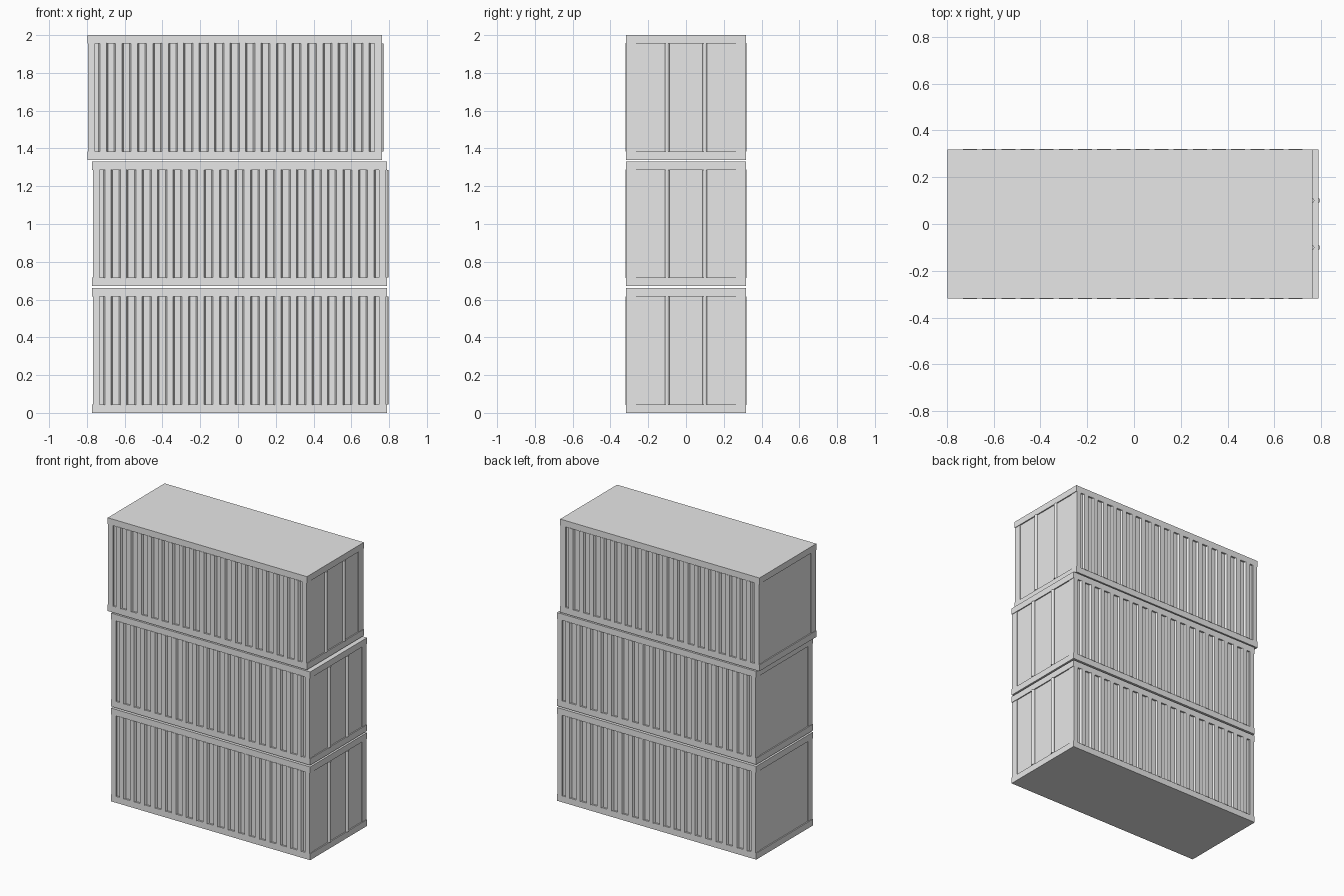
import bpy
import bmesh
import math

cube = bpy.data.objects.get("Cube")
if cube:
    bpy.data.objects.remove(cube, do_unlink=True)

# Single painted steel colour
steel = bpy.data.materials.new("light_grey_steel")
steel.use_nodes = True
grey = (0.8, 0.8, 0.8, 1.0)
steel.diffuse_color = grey
steel.node_tree.nodes["Principled BSDF"].inputs["Base Color"].default_value = grey

HALF_L, HALF_W, HEIGHT = 0.78, 0.318, 0.66
RAIL = 0.045
RIDGES, PITCH = 18, 0.0818


def finish(name, bm):
    bmesh.ops.recalc_face_normals(bm, faces=bm.faces)
    mesh = bpy.data.meshes.new(name)
    bm.to_mesh(mesh)
    bm.free()
    mesh.materials.append(steel)
    obj = bpy.data.objects.new(name, mesh)
    bpy.context.collection.objects.link(obj)
    return obj


def prism(name, outline, z0, z1):
    """Extrude a closed plan outline from z0 to z1."""
    bm = bmesh.new()
    face = bm.faces.new([bm.verts.new((x, y, z0)) for x, y in outline])
    ext = bmesh.ops.extrude_face_region(bm, geom=[face], use_keep_orig=True)
    top = [v for v in ext["geom"] if isinstance(v, bmesh.types.BMVert)]
    bmesh.ops.translate(bm, verts=top, vec=(0, 0, z1 - z0))
    return finish(name, bm)


def rect(x0, x1, y0, y1):
    return [(x0, y0), (x1, y0), (x1, y1), (x0, y1)]


def corrugated_outline():
    """Plan of the walls: flat ends, outward ridges along both long sides."""
    end, groove, ridge = HALF_L - 0.008, HALF_W - 0.012, HALF_W + 0.003
    flat, foot = 0.0165, 0.0245
    side = [(-end, -groove)]
    for i in range(RIDGES):
        c = (i - (RIDGES - 1) / 2) * PITCH
        side += [(c - foot, -groove), (c - flat, -ridge),
                 (c + flat, -ridge), (c + foot, -groove)]
    side.append((end, -groove))
    return side + [(x, -y) for x, y in reversed(side)]


def container(level, x, z):
    parts = [prism(f"{level}_corrugated_walls", corrugated_outline(),
                   z + RAIL - 0.002, z + HEIGHT - RAIL + 0.002)]
    # Floor and roof frames
    plate = rect(-HALF_L, HALF_L, -HALF_W, HALF_W)
    parts.append(prism(f"{level}_floor_frame", plate, z, z + RAIL))
    parts.append(prism(f"{level}_roof_frame", plate, z + HEIGHT - RAIL, z + HEIGHT))
    # Corner posts, set slightly inside the frames at the ends
    for sx, end in ((-1, "back"), (1, "door")):
        for sy, side in ((-1, "right"), (1, "left")):
            xs = sorted((sx * (HALF_L - 0.004), sx * (HALF_L - 0.04)))
            ys = sorted((sy * HALF_W, sy * (HALF_W - 0.053)))
            parts.append(prism(f"{level}_{end}_{side}_post", rect(*xs, *ys),
                               z + RAIL, z + HEIGHT - RAIL))
    # Door locking bars
    for sy, side in ((-1, "right"), (1, "left")):
        circle = [(HALF_L - 0.004 + 0.012 * math.cos(a * math.tau / 12),
                   sy * 0.1 + 0.012 * math.sin(a * math.tau / 12)) for a in range(12)]
        parts.append(prism(f"{level}_{side}_locking_bar", circle,
                           z + RAIL, z + HEIGHT - RAIL))
    for p in parts:
        p.location.x = x


# Stack of three, the top one shifted along its length
container("bottom", 0.0075, 0.0)
container("middle", 0.0075, 0.672)
container("top", -0.0175, 1.34)
